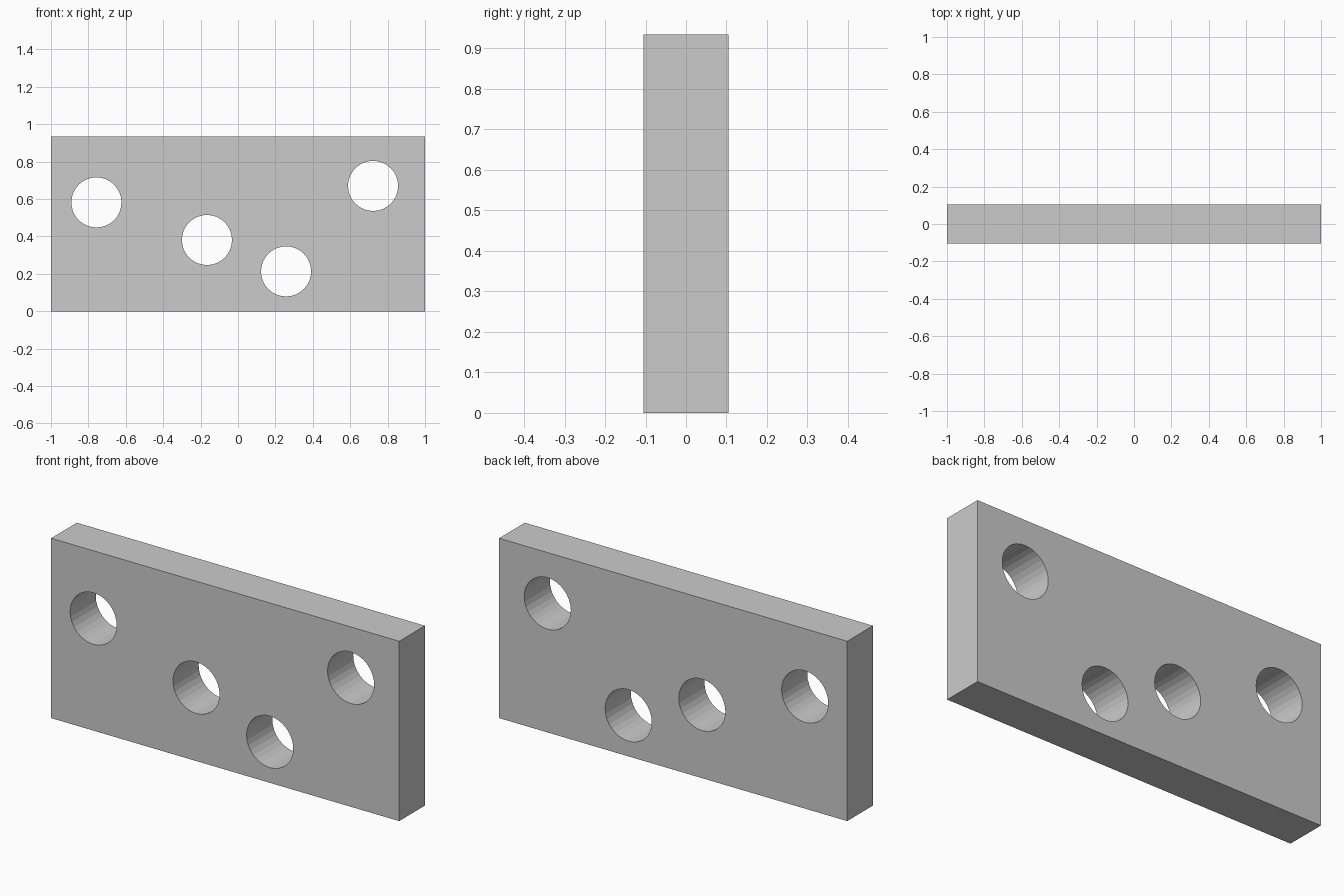
import bpy
import math

if "Cube" in bpy.data.objects:
    bpy.data.objects.remove(bpy.data.objects["Cube"])

HEIGHT, DEPTH, RADIUS = 0.934, 0.211, 0.134
HOLES = [(-0.757, 0.582), (-0.166, 0.381), (0.257, 0.213), (0.722, 0.67)]

# Flat rectangular plate
bpy.ops.mesh.primitive_cube_add(size=1, location=(0, 0, HEIGHT / 2))
plate = bpy.context.object
plate.name = "plate"
plate.scale = (2, DEPTH, HEIGHT)
bpy.ops.object.transform_apply(location=False, rotation=False, scale=True)

# Round through-holes, front to back
for i, (x, z) in enumerate(HOLES):
    bpy.ops.mesh.primitive_cylinder_add(vertices=32, radius=RADIUS, depth=DEPTH * 2,
                                        location=(x, 0, z), rotation=(math.pi / 2, 0, 0))
    cutter = bpy.context.object
    cutter.name = f"hole_cutter_{i + 1}"
    cutter.hide_render = True
    cutter.display_type = 'WIRE'
    cut = plate.modifiers.new(f"hole_{i + 1}", 'BOOLEAN')
    cut.operation = 'DIFFERENCE'
    cut.solver = 'EXACT'
    cut.object = cutter
